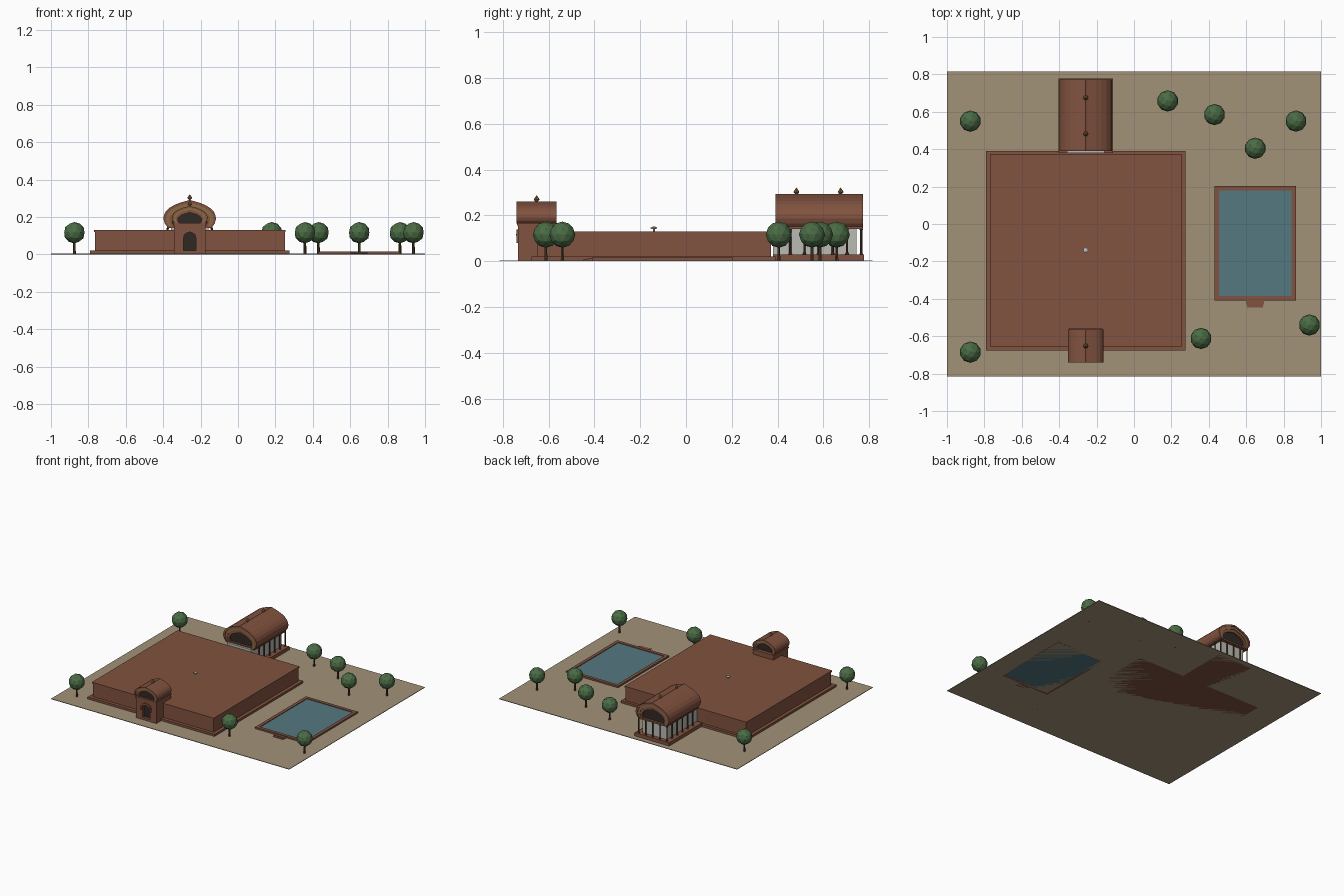
import bpy, bmesh, math
from mathutils import Vector

if "Cube" in bpy.data.objects:
    bpy.data.objects.remove(bpy.data.objects["Cube"])


def mat(name, r, g, b):
    m = bpy.data.materials.new(name)
    m.diffuse_color = (r, g, b, 1)
    m.use_nodes = True
    m.node_tree.nodes["Principled BSDF"].inputs["Base Color"].default_value = m.diffuse_color
    return m


BRICK = mat("brick", 0.22, 0.085, 0.05)
SAND = mat("sand", 0.36, 0.29, 0.19)
WATER = mat("water", 0.09, 0.19, 0.22)
LEAF = mat("leaf", 0.07, 0.15, 0.06)
WOOD = mat("wood", 0.09, 0.045, 0.025)
DARK = mat("dark", 0.03, 0.022, 0.018)
OCHRE = mat("ochre", 0.27, 0.15, 0.06)
GLASS = mat("glass", 0.5, 0.5, 0.46)


def finish(name, bm, m):
    bmesh.ops.recalc_face_normals(bm, faces=bm.faces)
    me = bpy.data.meshes.new(name)
    bm.to_mesh(me)
    bm.free()
    ob = bpy.data.objects.new(name, me)
    bpy.context.collection.objects.link(ob)
    if m:
        me.materials.append(m)
    return ob


def box(name, x0, x1, y0, y1, z0, z1, m):
    bm = bmesh.new()
    bmesh.ops.create_cube(bm, size=1)
    for v in bm.verts:
        v.co = Vector(((x0 + x1) / 2 + v.co.x * (x1 - x0),
                       (y0 + y1) / 2 + v.co.y * (y1 - y0),
                       (z0 + z1) / 2 + v.co.z * (z1 - z0)))
    return finish(name, bm, m)


def lathe(name, x, y, rz, m, n=8):
    """Stack of n-sided rings given as (radius, z)."""
    bm = bmesh.new()
    rings = [[bm.verts.new((x + r * math.cos(2 * math.pi * i / n),
                            y + r * math.sin(2 * math.pi * i / n), z))
              for i in range(n)] for r, z in rz]
    for a, b in zip(rings, rings[1:]):
        for i in range(n):
            bm.faces.new((a[i], a[(i + 1) % n], b[(i + 1) % n], b[i]))
    bm.faces.new(rings[0])
    bm.faces.new(rings[-1])
    return finish(name, bm, m)


# half outlines, bottom to apex, in units of half width and height
ONION = [(0.84, 0), (0.95, 0.13), (1, 0.28), (0.99, 0.42), (0.92, 0.56), (0.79, 0.69),
         (0.6, 0.8), (0.38, 0.885), (0.18, 0.94), (0.07, 0.97), (0, 1)]
DOOR = [(1, 0), (1, 0.62), (0.95, 0.76), (0.78, 0.88), (0.45, 0.95), (0, 1)]
HOOD = [(1, 0), (1, 0.3), (0.93, 0.55), (0.75, 0.75), (0.42, 0.9), (0, 1)]


def outline(prof, z0, hw, h):
    pts = [(CX + hw * u, z0 + h * v) for u, v in prof]
    return pts + [(2 * CX - x, z) for x, z in reversed(pts[:-1])]


def prism(name, prof, z0, hw, h, y0, y1, m):
    bm = bmesh.new()
    pts = outline(prof, z0, hw, h)
    f = bm.faces.new([bm.verts.new((x, y0, z)) for x, z in pts])
    r = bmesh.ops.extrude_face_region(bm, geom=[f])
    for v in r["geom"]:
        if isinstance(v, bmesh.types.BMVert):
            v.co.y = y1
    return finish(name, bm, m)


def band(name, prof, z0, hw, h, hw2, h2, y0, y1, m):
    """Arched shell between an outer and an inner outline."""
    bm = bmesh.new()
    rows = []
    for a, b in zip(outline(prof, z0, hw, h), outline(prof, z0, hw2, h2)):
        rows.append([bm.verts.new(c) for c in
                     ((a[0], y0, a[1]), (a[0], y1, a[1]), (b[0], y1, b[1]), (b[0], y0, b[1]))])
    for p, q in zip(rows, rows[1:]):
        for k in range(4):
            bm.faces.new((p[k], p[(k + 1) % 4], q[(k + 1) % 4], q[k]))
    bm.faces.new(rows[0])
    bm.faces.new(rows[-1])
    return finish(name, bm, m)


CX = -0.258  # axis of gate and hall


def finial(name, y, z):
    lathe(name, CX, y, [(0.005, z - 0.01), (0.005, z + 0.008), (0.013, z + 0.017),
                        (0.008, z + 0.025), (0.001, z + 0.036)], OCHRE)


def vault(name, z0, hw, h, y0, y1):
    """Onion-shaped barrel roof with a recessed gable at each end."""
    band(name + "_roof", ONION, z0, hw, h, hw * 0.9, h * 0.9, y0, y1, BRICK)
    for tag, a, s in (("front", y0, 1), ("back", y1, -1)):
        ys = sorted((a + s * 0.005, a + s * 0.017))
        band(f"{name}_{tag}_gable", ONION, z0, hw * 0.91, h * 0.91, hw * 0.78, h * 0.78, *ys, OCHRE)
        ys = sorted((a + s * 0.01, a + s * 0.022))
        band(f"{name}_{tag}_inner_gable", ONION, z0, hw * 0.79, h * 0.79, hw * 0.66, h * 0.62, *ys, BRICK)
        ys = sorted((a + s * 0.02, a + s * 0.026))
        prism(f"{name}_{tag}_opening", ONION, z0, hw * 0.68, h * 0.64, *ys, DARK)


# ground slab
box("ground", -1, 1, -0.815, 0.815, 0, 0.004, SAND)

# main building
box("plinth", -0.79, 0.275, -0.675, 0.39, 0, 0.02, BRICK)
box("walls", -0.765, 0.25, -0.65, 0.37, 0.02, 0.12, BRICK)
box("roof_slab", -0.77, 0.255, -0.655, 0.375, 0.12, 0.13, BRICK)
lathe("roof_fountain", CX, -0.14, [(0.004, 0.13), (0.004, 0.14), (0.014, 0.143),
                                   (0.014, 0.147), (0.003, 0.152)], None)

# gate block with recessed arched doorway
gate = box("gate_block", CX - 0.085, CX + 0.085, -0.733, -0.56, 0.004, 0.157, BRICK)
cutter = prism("door_cutter", DOOR, 0.02, 0.033, 0.1, -0.76, -0.71, None)
cutter.hide_render = True
cutter.hide_viewport = True
mod = gate.modifiers.new("doorway", "BOOLEAN")
mod.operation = "DIFFERENCE"
mod.object = cutter
prism("gate_door", DOOR, 0.02, 0.033, 0.1, -0.713, -0.709, DARK)
band("gate_hood", HOOD, 0.08, 0.045, 0.058, 0.034, 0.043, -0.741, -0.73, BRICK)
box("gate_cornice", CX - 0.09, CX + 0.09, -0.737, -0.56, 0.157, 0.167, BRICK)
vault("gate", 0.165, 0.095, 0.095, -0.74, -0.565)
finial("gate_finial", -0.652, 0.252)

# rear hall: base, glazed room, colonnade, vault
box("hall_base", CX - 0.145, CX + 0.145, 0.38, 0.777, 0, 0.03, BRICK)
box("hall_room", CX - 0.1, CX + 0.1, 0.38, 0.745, 0.03, 0.145, GLASS)
box("hall_beam", CX - 0.122, CX + 0.122, 0.395, 0.77, 0.14, 0.152, BRICK)
spots = [(s * 0.118, 0.455 + 0.062 * i) for s in (-1, 1) for i in range(6)]
spots += [(x, 0.765) for x in (-0.059, 0, 0.059)]
for i, (dx, y) in enumerate(spots):
    lathe(f"hall_column_{i}", CX + dx, y,
          [(0.008, 0.03), (0.005, 0.038), (0.005, 0.132), (0.008, 0.142)], WOOD)
vault("hall", 0.145, 0.14, 0.148, 0.39, 0.773)
for i, y in enumerate((0.482, 0.675)):
    finial(f"hall_finial_{i}", y, 0.285)

# pool
x0, x1, y0, y1, t = 0.43, 0.865, -0.41, 0.202, 0.024
box("pool_rim_left", x0, x0 + t, y0, y1, 0, 0.016, BRICK)
box("pool_rim_right", x1 - t, x1, y0, y1, 0, 0.016, BRICK)
box("pool_rim_front", x0 + t, x1 - t, y0, y0 + t, 0, 0.016, BRICK)
box("pool_rim_back", x0 + t, x1 - t, y1 - t, y1, 0, 0.016, BRICK)
box("pool_water", x0 + t, x1 - t, y0 + t, y1 - t, 0, 0.011, WATER)
box("pool_step", 0.6, 0.695, -0.43, y0, 0, 0.011, BRICK)
box("pool_lower_step", 0.605, 0.69, -0.447, -0.43, 0, 0.007, BRICK)

# trees
for i, (x, y) in enumerate([(-0.875, 0.55), (-0.875, -0.685), (0.18, 0.658), (0.43, 0.585),
                            (0.648, 0.405), (0.866, 0.55), (0.358, -0.612), (0.938, -0.54)]):
    lathe(f"tree_trunk_{i}", x, y, [(0.008, 0), (0.006, 0.08)], WOOD, 6)
    bm = bmesh.new()
    bmesh.ops.create_icosphere(bm, subdivisions=2, radius=0.057)
    bmesh.ops.translate(bm, verts=bm.verts, vec=(x, y, 0.116))
    finish(f"tree_crown_{i}", bm, LEAF)
